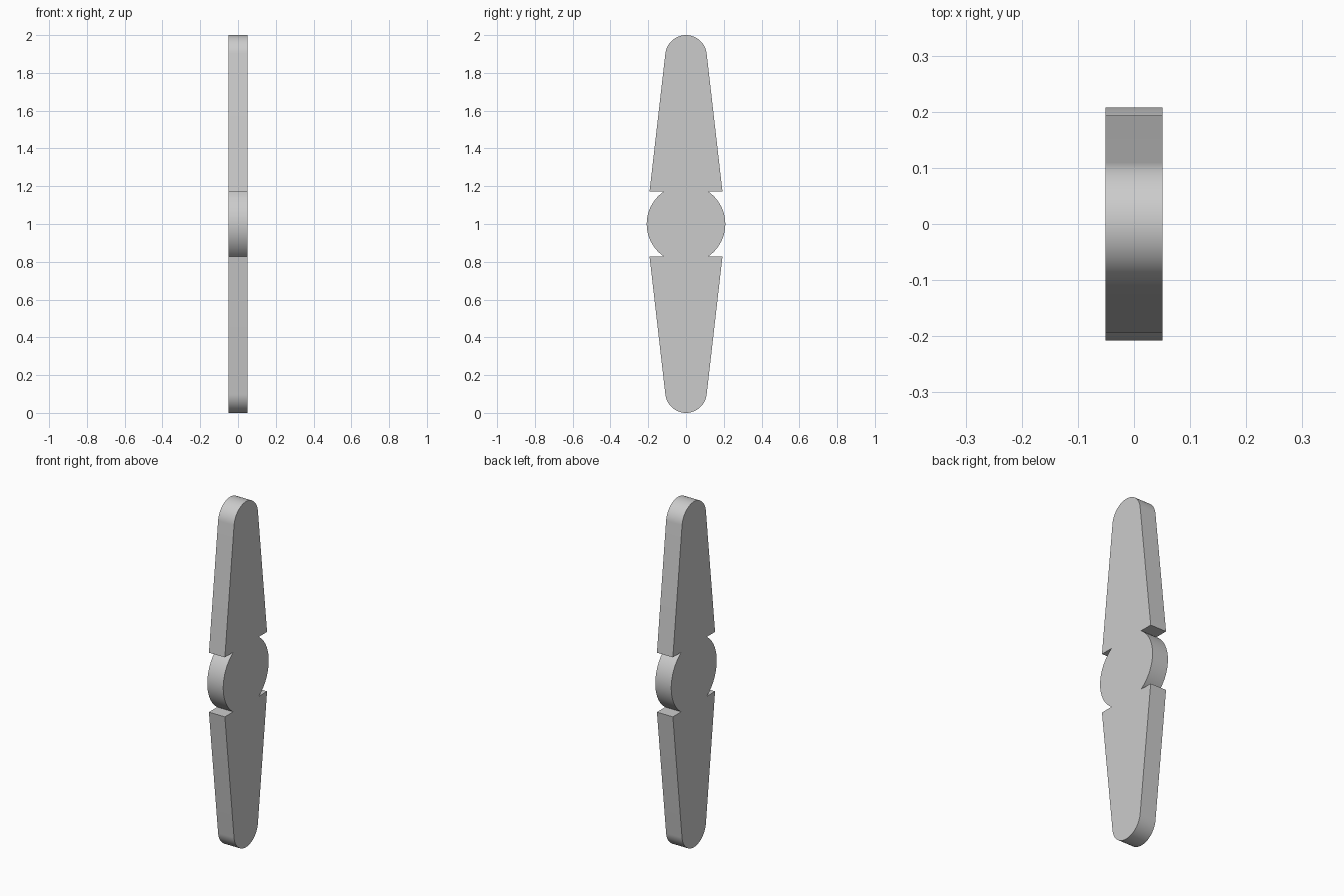
import bpy
import bmesh
from math import sin, cos, asin, atan2, pi, radians

cube = bpy.data.objects.get("Cube")
if cube:
    bpy.data.objects.remove(cube, do_unlink=True)

THICKNESS = 0.102
HUB_RADIUS = 0.208
NOTCH = 0.172           # notch height from the hub centre
BLADE_ROOT = 0.193      # half width of a blade at the notch
TIP_RADIUS = 0.11

grey = bpy.data.materials.new("light_grey")
grey.use_nodes = True
colour = (0.6, 0.6, 0.6, 1)
grey.diffuse_color = colour
grey.node_tree.nodes["Principled BSDF"].inputs["Base Color"].default_value = colour


def arc(radius, centre, start, end, steps):
    """Points (y, z) along an arc centred on the z axis."""
    angles = [start + (end - start) * i / steps for i in range(steps + 1)]
    return [(radius * cos(a), centre + radius * sin(a)) for a in angles]


# Half outline: right side of the hub, notch, blade edge and rounded tip
tip_centre = 1 - TIP_RADIUS
dy, dz = BLADE_ROOT, tip_centre - NOTCH
tangent = asin(TIP_RADIUS / (dy * dy + dz * dz) ** 0.5) - atan2(dz, dy) + pi / 2
tangent = pi / 2 - tangent if tangent > radians(45) else tangent
hub_angle = asin(NOTCH / HUB_RADIUS)
upper = [(BLADE_ROOT, NOTCH)] + arc(TIP_RADIUS, tip_centre, radians(6.6), pi - radians(6.6), 40)
upper.append((-BLADE_ROOT, NOTCH))
half = arc(HUB_RADIUS, 0, -hub_angle, hub_angle, 40) + upper

# Turn the half outline by half a revolution to complete it
outline = half + [(-y, -z) for y, z in half]

# Extrude the outline into a flat plate
bm = bmesh.new()
face = bm.faces.new([bm.verts.new((-THICKNESS / 2, y, z + 1)) for y, z in outline])
result = bmesh.ops.extrude_face_region(bm, geom=[face])
moved = [v for v in result["geom"] if isinstance(v, bmesh.types.BMVert)]
bmesh.ops.translate(bm, verts=moved, vec=(THICKNESS, 0, 0))
bmesh.ops.recalc_face_normals(bm, faces=bm.faces)
mesh = bpy.data.meshes.new("two_blade_plate")
bm.to_mesh(mesh)
bm.free()
mesh.materials.append(grey)

plate = bpy.data.objects.new("two_blade_plate", mesh)
bpy.context.collection.objects.link(plate)
bpy.context.view_layer.objects.active = plate
plate.select_set(True)
bpy.ops.object.shade_smooth_by_angle(angle=radians(20))
